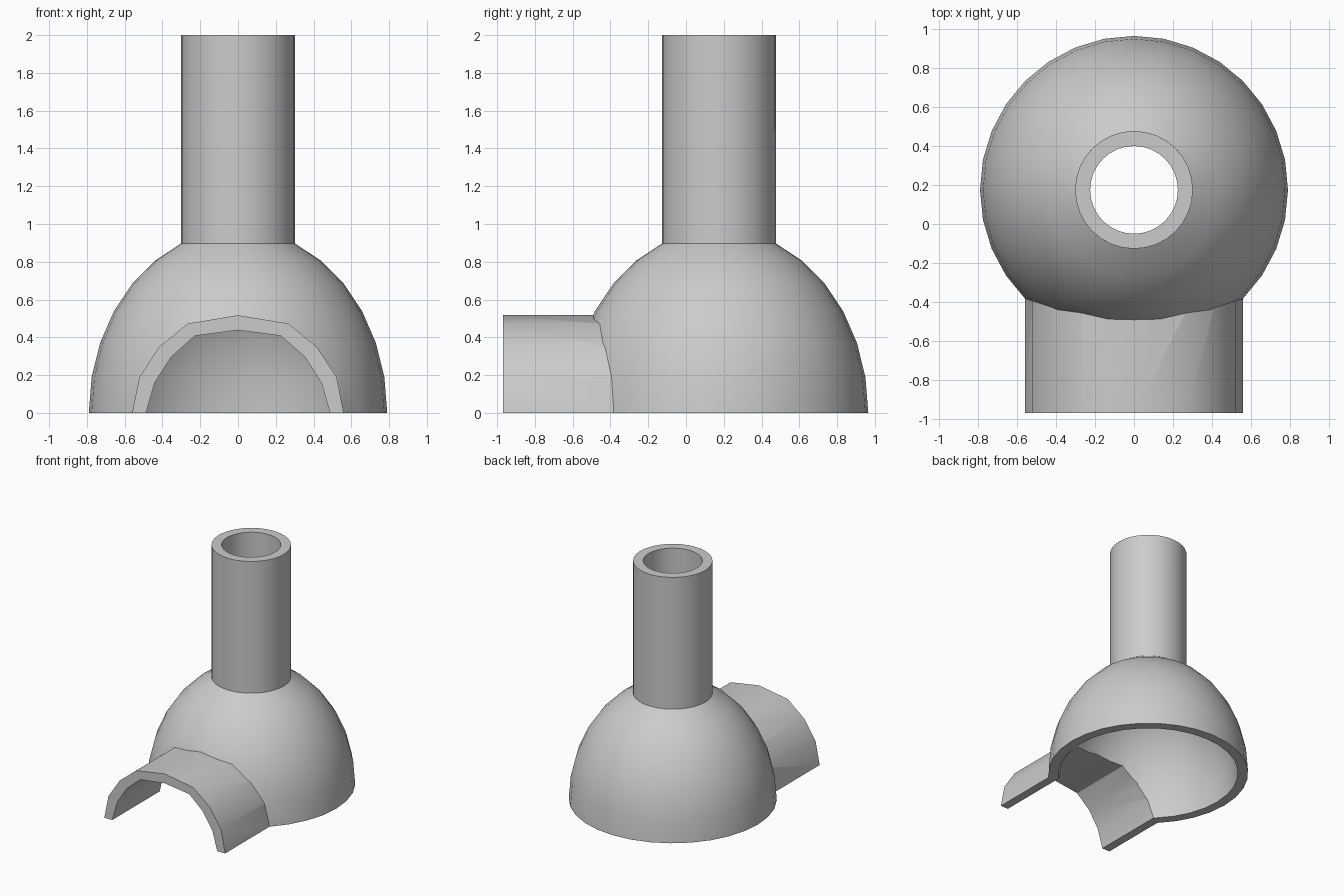
import bpy, bmesh
from math import cos, sin, pi, radians

if "Cube" in bpy.data.objects:
    bpy.data.objects.remove(bpy.data.objects["Cube"])

CY = 0.175     # dome and chimney axis
SEGS = 32


def skin(name, rings):
    """Closed solid through a stack of matching vertex rings, capped at both ends."""
    bm = bmesh.new()
    loops = [[bm.verts.new(p) for p in ring] for ring in rings]
    n = len(loops[0])
    for a, b in zip(loops, loops[1:]):
        for i in range(n):
            j = (i + 1) % n
            bm.faces.new((a[i], a[j], b[j], b[i]))
    bm.faces.new(loops[0])
    bm.faces.new(loops[-1])
    bmesh.ops.recalc_face_normals(bm, faces=bm.faces)
    me = bpy.data.meshes.new(name)
    bm.to_mesh(me)
    bm.free()
    ob = bpy.data.objects.new(name, me)
    bpy.context.collection.objects.link(ob)
    return ob


def lathe(name, profile):
    return skin(name, [[(r * cos(2 * pi * i / SEGS), CY + r * sin(2 * pi * i / SEGS), z)
                        for i in range(SEGS)] for r, z in profile])


def dome(rx, rz, count):
    return [(rx * cos(radians(11.25 * i)), rz * sin(radians(11.25 * i))) for i in range(count)]


def arch(name, half, top, y0, y1):
    """Half arch outline mirrored in x and swept along y."""
    outline = half + [(0, top)] + [(-x, z) for x, z in reversed(half)]
    return skin(name, [[(x, y, z) for x, z in outline] for y in (y0, y1)])


def combine(target, tool, operation):
    mod = target.modifiers.new(operation.title(), 'BOOLEAN')
    mod.operation = operation
    mod.solver = 'EXACT'
    mod.object = tool
    bpy.context.view_layer.objects.active = target
    bpy.ops.object.modifier_apply(modifier=mod.name)
    bpy.data.objects.remove(tool)


# Outer skin: dome with chimney, plus the entrance tunnel
hut = lathe("domed_hut", dome(0.79, 0.97, 7) + [(0.302, 2.0)])
tunnel = arch("entrance_tunnel", [(0.56, 0), (0.522, 0.19), (0.417, 0.35), (0.265, 0.473)],
              0.517, -0.97, 0.1)
combine(hut, tunnel, 'UNION')

# Hollow the dome and chimney
cavity = lathe("cavity", [(0.71, -0.1)] + dome(0.71, 0.892, 6)
               + [(0.225, 0.85), (0.225, 2.1)])
combine(hut, cavity, 'DIFFERENCE')

# Open the tunnel into the dome
passage = arch("passage", [(0.487, -0.1), (0.487, 0), (0.441, 0.16), (0.353, 0.297), (0.227, 0.408)],
               0.438, -1.1, 0.0)
combine(hut, passage, 'DIFFERENCE')

# Smooth curved walls, crisp rims
bpy.ops.object.select_all(action='DESELECT')
hut.select_set(True)
bpy.context.view_layer.objects.active = hut
bpy.ops.object.shade_smooth_by_angle(angle=radians(30))
